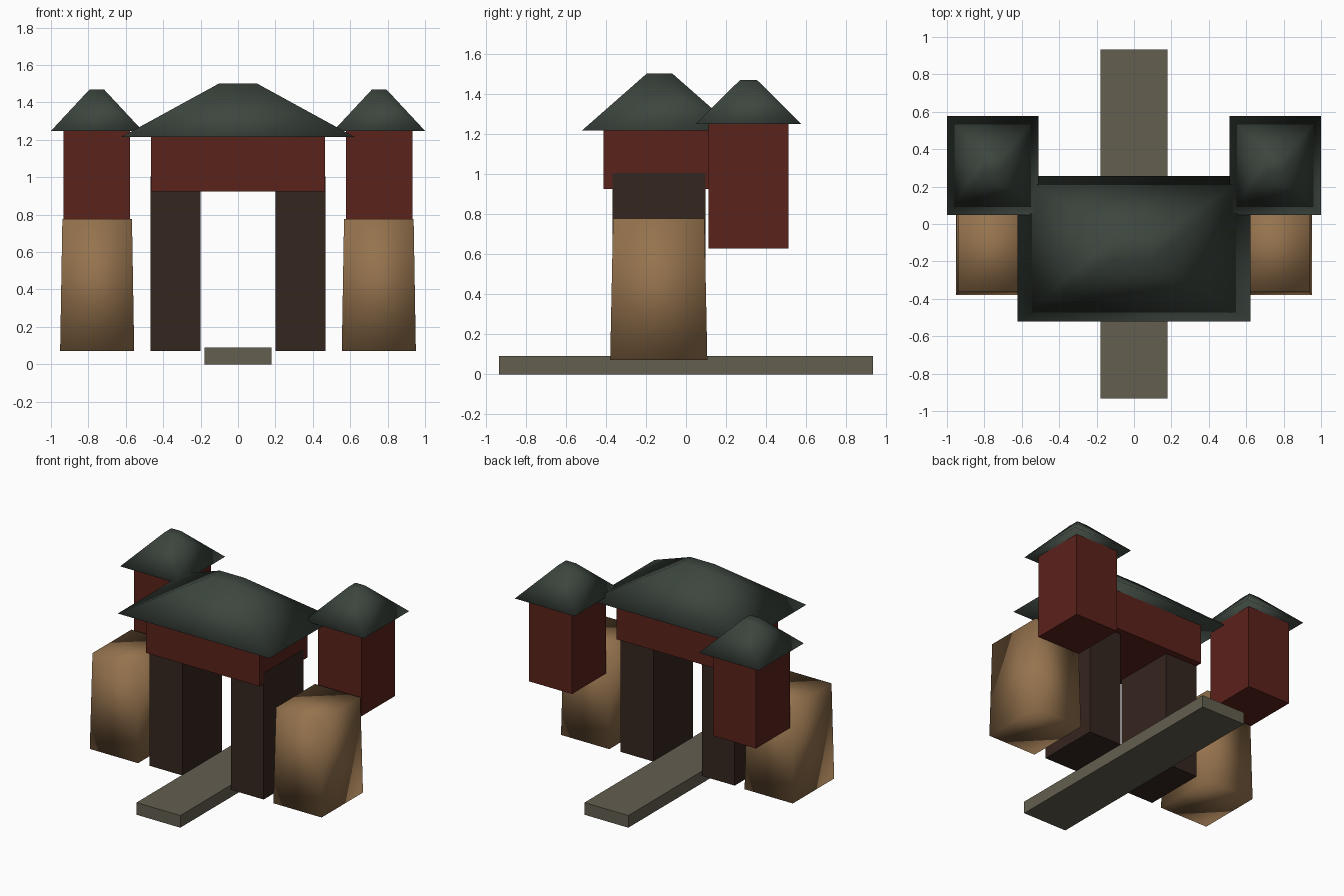
import bpy, bmesh

if "Cube" in bpy.data.objects:
    bpy.data.objects.remove(bpy.data.objects["Cube"])


def material(name, rgb):
    m = bpy.data.materials.new(name)
    m.diffuse_color = (*rgb, 1)
    m.use_nodes = True
    m.node_tree.nodes["Principled BSDF"].inputs["Base Color"].default_value = m.diffuse_color
    return m


RED = material("red_plaster", (0.105, 0.016, 0.011))
WOOD = material("dark_wood", (0.036, 0.019, 0.014))
STONE = material("tan_stone", (0.30, 0.17, 0.075))
TILE = material("roof_tile", (0.046, 0.061, 0.049))
PATH = material("path_stone", (0.125, 0.112, 0.08))


def block(name, centre, bottom, top, z0, z1, mat, smooth=False):
    """Box or frustum: bottom and top are (x, y) sizes at heights z0 and z1."""
    bm = bmesh.new()
    bmesh.ops.create_cube(bm, size=1)
    for v in bm.verts:
        size, z = (top, z1) if v.co.z > 0 else (bottom, z0)
        v.co = (centre[0] + v.co.x * size[0], centre[1] + v.co.y * size[1], z)
    for f in bm.faces:
        f.smooth = smooth
    mesh = bpy.data.meshes.new(name)
    bm.to_mesh(mesh)
    bm.free()
    mesh.materials.append(mat)
    ob = bpy.data.objects.new(name, mesh)
    bpy.context.collection.objects.link(ob)
    return ob


# Walkway through the gate
block("walkway", (0, 0), (0.36, 1.866), (0.36, 1.866), 0, 0.09, PATH)

# Lintel hall and its hipped roof
block("lintel_hall", (0, -0.132), (0.93, 0.56), (0.93, 0.56), 0.925, 1.216, RED)
block("main_roof", (0, -0.132), (1.245, 0.776), (0.2, 0.125), 1.216, 1.502, TILE, True)

# Mirrored side parts
for side, s in (("left", -1), ("right", 1)):
    block(side + "_gate_pillar", (s * 0.334, -0.135), (0.268, 0.465), (0.268, 0.465),
          0.07, 1.005, WOOD)
    # Tapered stone buttress
    block(side + "_buttress", (s * 0.753, -0.136), (0.396, 0.485), (0.372, 0.456),
          0.07, 0.778, STONE, True)
    # Rear tower with hipped roof
    block(side + "_tower", (s * 0.755, 0.312), (0.354, 0.397), (0.354, 0.397),
          0.627, 1.248, RED)
    block(side + "_tower_roof", (s * 0.755, 0.312), (0.49, 0.53), (0.08, 0.086),
          1.248, 1.468, TILE, True)
